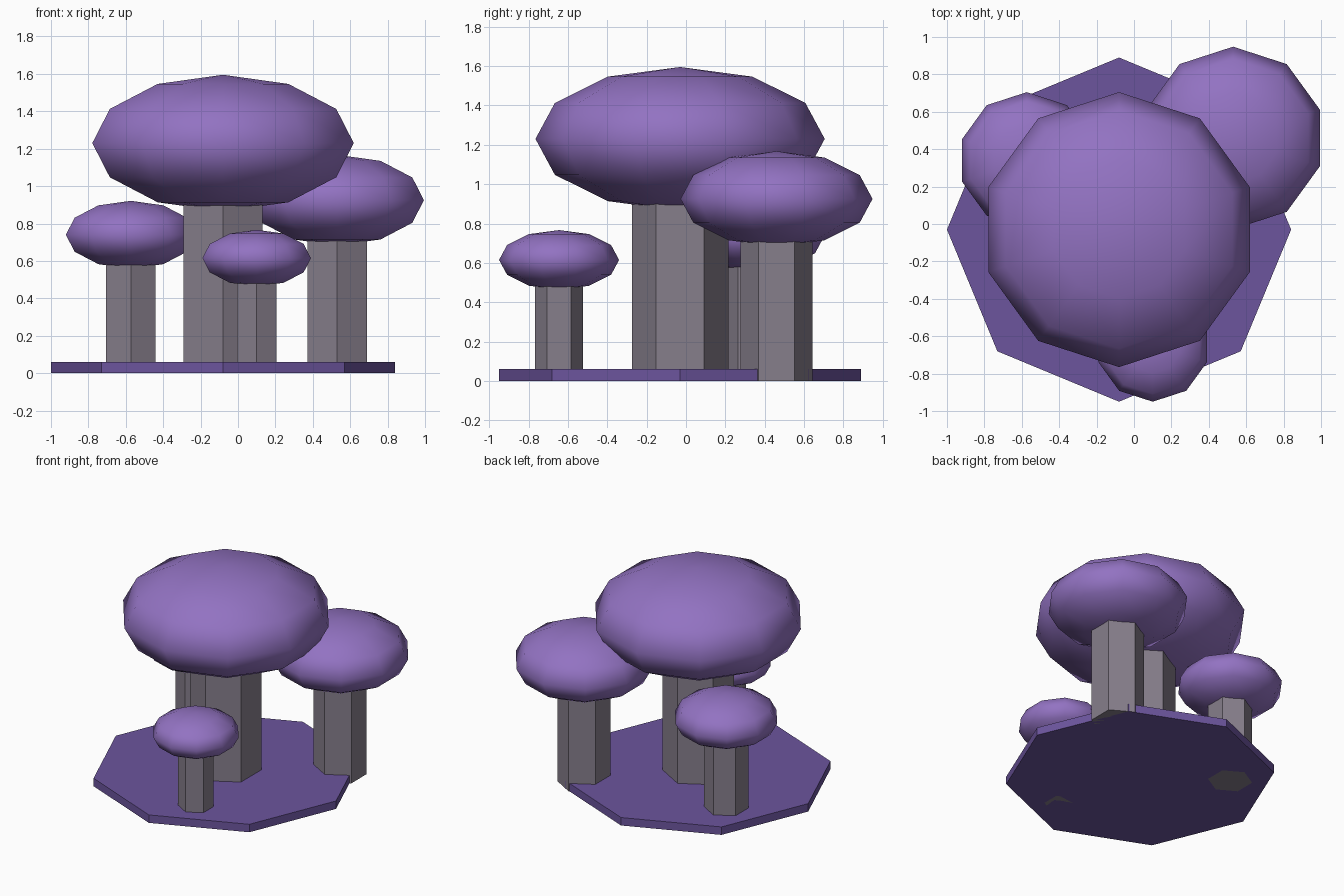
import bpy, bmesh
from mathutils import Matrix

if "Cube" in bpy.data.objects:
    bpy.data.objects.remove(bpy.data.objects["Cube"])


def material(name, rgb):
    m = bpy.data.materials.new(name)
    m.diffuse_color = (*rgb, 1)
    m.use_nodes = True
    m.node_tree.nodes["Principled BSDF"].inputs["Base Color"].default_value = m.diffuse_color
    return m


cap_mat = material("cap_purple", (0.29, 0.17, 0.54))
base_mat = material("base_purple", (0.15, 0.09, 0.34))
stem_mat = material("stem_grey", (0.24, 0.21, 0.26))


def add_object(name, bm, mat, location, smooth=False):
    for f in bm.faces:
        f.smooth = smooth
    mesh = bpy.data.meshes.new(name)
    bm.to_mesh(mesh)
    bm.free()
    mesh.materials.append(mat)
    ob = bpy.data.objects.new(name, mesh)
    ob.location = location
    bpy.context.collection.objects.link(ob)
    return ob


def prism(name, sides, radius, height, x, y, mat):
    bm = bmesh.new()
    bmesh.ops.create_cone(bm, cap_ends=True, segments=sides, radius1=radius,
                          radius2=radius, depth=height,
                          matrix=Matrix.Translation((0, 0, height / 2)))
    return add_object(name, bm, mat, (x, y, 0))


def cap(name, x, y, z, radius):
    # Ten-sided sphere squashed to half height
    bm = bmesh.new()
    bmesh.ops.create_uvsphere(bm, u_segments=10, v_segments=6, radius=1,
                              matrix=Matrix.Diagonal((radius, radius, radius * 0.497, 1)))
    return add_object(name, bm, cap_mat, (x, y, z), smooth=True)


# Octagonal ground slab
prism("ground_slab", 8, 0.92, 0.06, -0.08, -0.03, base_mat)

# Mushrooms: name, x, y, cap centre height, cap radius, stem radius
for name, x, y, z, r, stem_r in (
    ("centre", -0.08, -0.03, 1.23, 0.735, 0.245),
    ("back_right", 0.53, 0.46, 0.925, 0.488, 0.183),
    ("back_left", -0.573, 0.34, 0.74, 0.365, 0.153),
    ("front", 0.10, -0.645, 0.615, 0.305, 0.122),
):
    prism(name + "_mushroom_stem", 6, stem_r, z - r * 0.36, x, y, stem_mat)
    cap(name + "_mushroom_cap", x, y, z, r)
